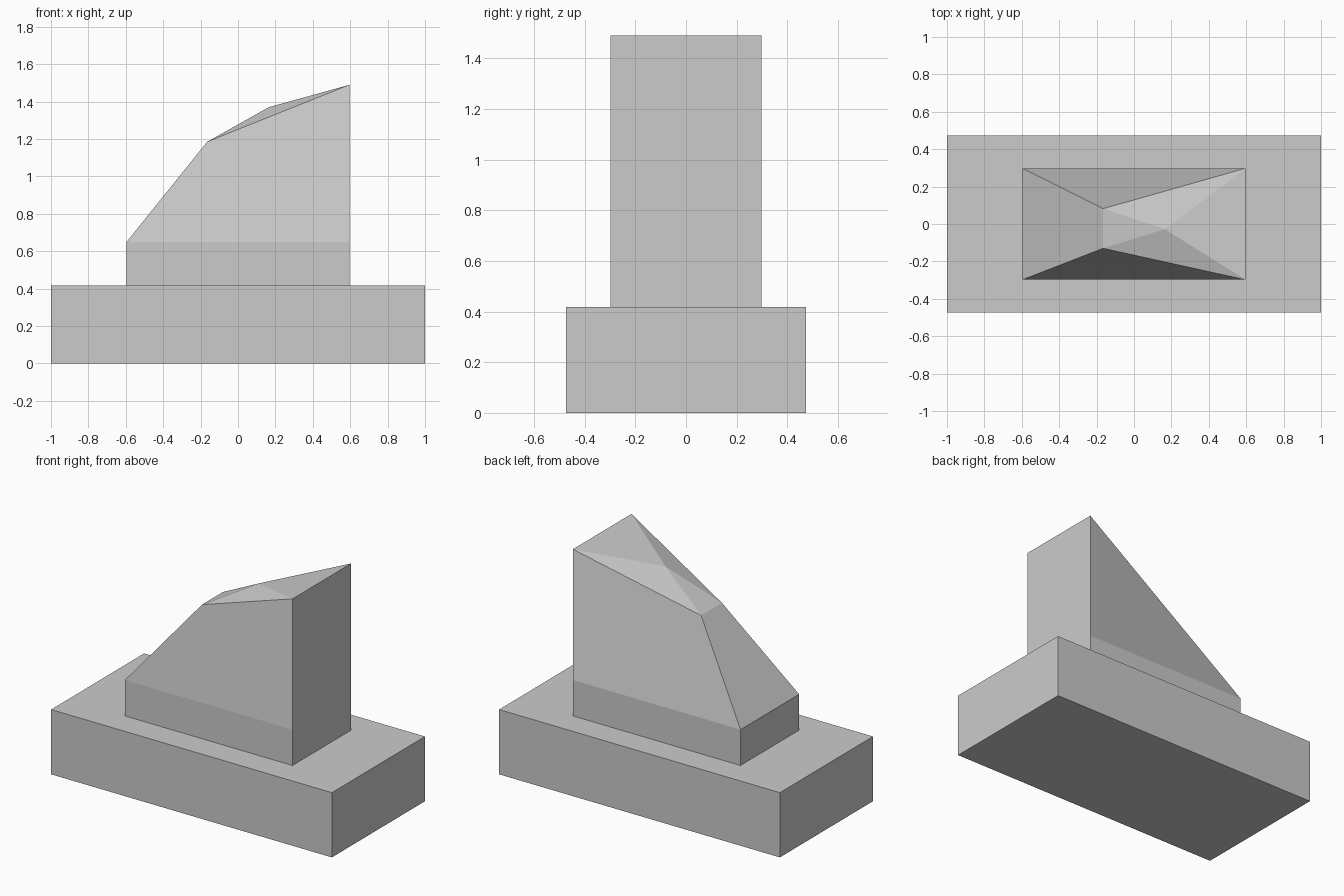
import bpy

if "Cube" in bpy.data.objects:
    bpy.data.objects.remove(bpy.data.objects["Cube"])

def mesh_part(name, verts, faces):
    mesh = bpy.data.meshes.new(name)
    mesh.from_pydata(verts, [], faces)
    mesh.update()
    obj = bpy.data.objects.new(name, mesh)
    bpy.context.collection.objects.link(obj)
    return obj

def rect(hx, hy, z):
    return [(-hx, -hy, z), (hx, -hy, z), (hx, hy, z), (-hx, hy, z)]

def sides(lo):
    return [(lo + i, lo + (i + 1) % 4, lo + 4 + (i + 1) % 4, lo + 4 + i) for i in range(4)]

# Plinth
mesh_part("base_block", rect(1, 0.473, 0) + rect(1, 0.473, 0.417),
          [(3, 2, 1, 0), (4, 5, 6, 7)] + sides(0))

# Upright block: rectangular foot, then a tapered wedge with a raised crown point
top = [(-0.165, -0.13, 1.185), (0.597, -0.298, 1.49),
       (0.597, 0.298, 1.49), (-0.165, 0.082, 1.185)]
crown = [(0.165, -0.028, 1.37)]
foot = rect(0.597, 0.298, 0.417) + rect(0.597, 0.298, 0.648)
wedge = [(4, 5, 9, 8), (5, 6, 10, 9), (7, 11, 10, 6), (7, 4, 8, 11)]
cap = [(8 + i, 8 + (i + 1) % 4, 12) for i in range(4)]
mesh_part("wedge_block", foot + top + crown, [(3, 2, 1, 0)] + sides(0) + wedge + cap)
